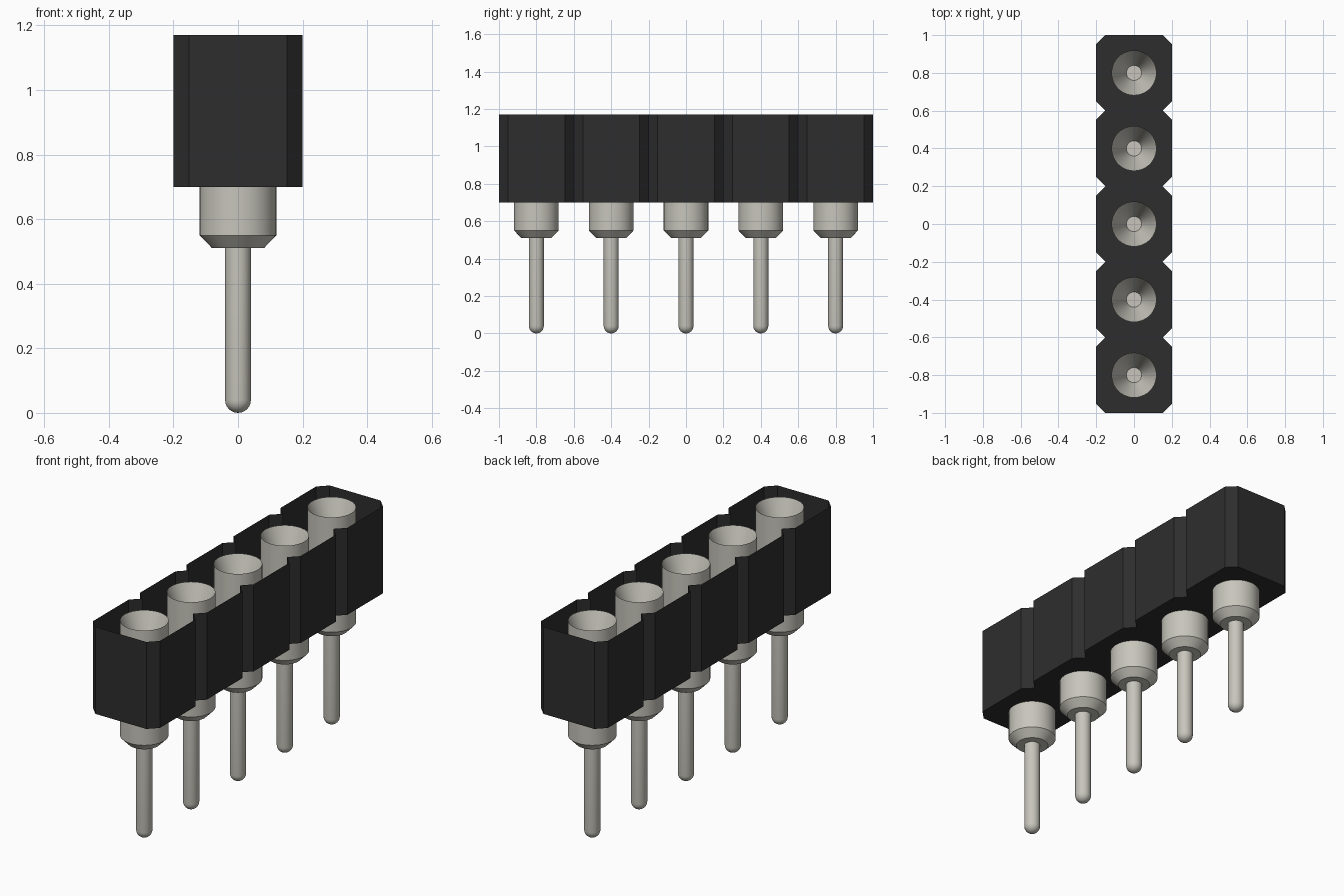
import bpy, bmesh, math

cube = bpy.data.objects.get("Cube")
if cube:
    bpy.data.objects.remove(cube, do_unlink=True)

PITCH, COUNT = 0.4, 5
HALF_W, CUT = 0.2, 0.048
FLOOR, TOP = 0.7, 1.17


def material(name, colour, rough):
    m = bpy.data.materials.new(name)
    m.use_nodes = True
    m.diffuse_color = (*colour, 1)
    bsdf = m.node_tree.nodes["Principled BSDF"]
    bsdf.inputs["Base Color"].default_value = (*colour, 1)
    bsdf.inputs["Roughness"].default_value = rough
    return m


def add_object(name, mesh, y=0):
    ob = bpy.data.objects.new(name, mesh)
    ob.location.y = y
    bpy.context.collection.objects.link(ob)
    return ob


black = material("black plastic", (0.027, 0.027, 0.027), 0.6)
silver = material("pale metal", (0.57, 0.56, 0.5), 0.5)
stations = [(i - (COUNT - 1) / 2) * PITCH for i in range(COUNT)]

# Housing: open-topped shell with V notches between the cells
half = PITCH / 2
right_side = []
for y in stations:
    right_side += [(HALF_W - CUT, y - half), (HALF_W, y - half + CUT),
                   (HALF_W, y + half - CUT)]
right_side.append((HALF_W - CUT, stations[-1] + half))
outline = right_side + [(-x, y) for x, y in reversed(right_side)]

bm = bmesh.new()
low = [bm.verts.new((x, y, FLOOR)) for x, y in outline]
high = [bm.verts.new((x, y, TOP)) for x, y in outline]
bm.faces.new(list(reversed(low)))
for i in range(len(low)):
    j = (i + 1) % len(low)
    bm.faces.new((low[i], low[j], high[j], high[i]))
mesh = bpy.data.meshes.new("housing")
bm.to_mesh(mesh)
bm.free()
mesh.materials.append(black)
add_object("housing", mesh)

# Contact pin: rounded tip, shaft, chamfered barrel and funnel socket
SHAFT, BARREL = 0.04, 0.119
tip = [(SHAFT * math.sin(a), SHAFT * (1 - math.cos(a)))
       for a in (math.pi / 2 * k / 6 for k in range(7))]
profile = tip + [(SHAFT, 0.51), (0.08, 0.51), (BARREL, 0.55),
                 (BARREL, TOP), (SHAFT, TOP - 0.2), (0, TOP - 0.2)]

bm = bmesh.new()
verts = [bm.verts.new((r, 0, z)) for r, z in profile]
edges = [bm.edges.new(pair) for pair in zip(verts, verts[1:])]
bmesh.ops.spin(bm, geom=verts + edges, cent=(0, 0, 0), axis=(0, 0, 1),
               angle=math.tau, steps=40, use_duplicate=False)
bmesh.ops.remove_doubles(bm, verts=bm.verts, dist=0.0005)
bmesh.ops.recalc_face_normals(bm, faces=bm.faces)
mesh = bpy.data.meshes.new("contact_pin")
bm.to_mesh(mesh)
bm.free()
mesh.materials.append(silver)

pins = [add_object(f"contact_pin_{i + 1}", mesh, y) for i, y in enumerate(stations)]
bpy.ops.object.select_all(action="DESELECT")
pins[0].select_set(True)
bpy.context.view_layer.objects.active = pins[0]
bpy.ops.object.shade_smooth_by_angle(angle=math.radians(30))
